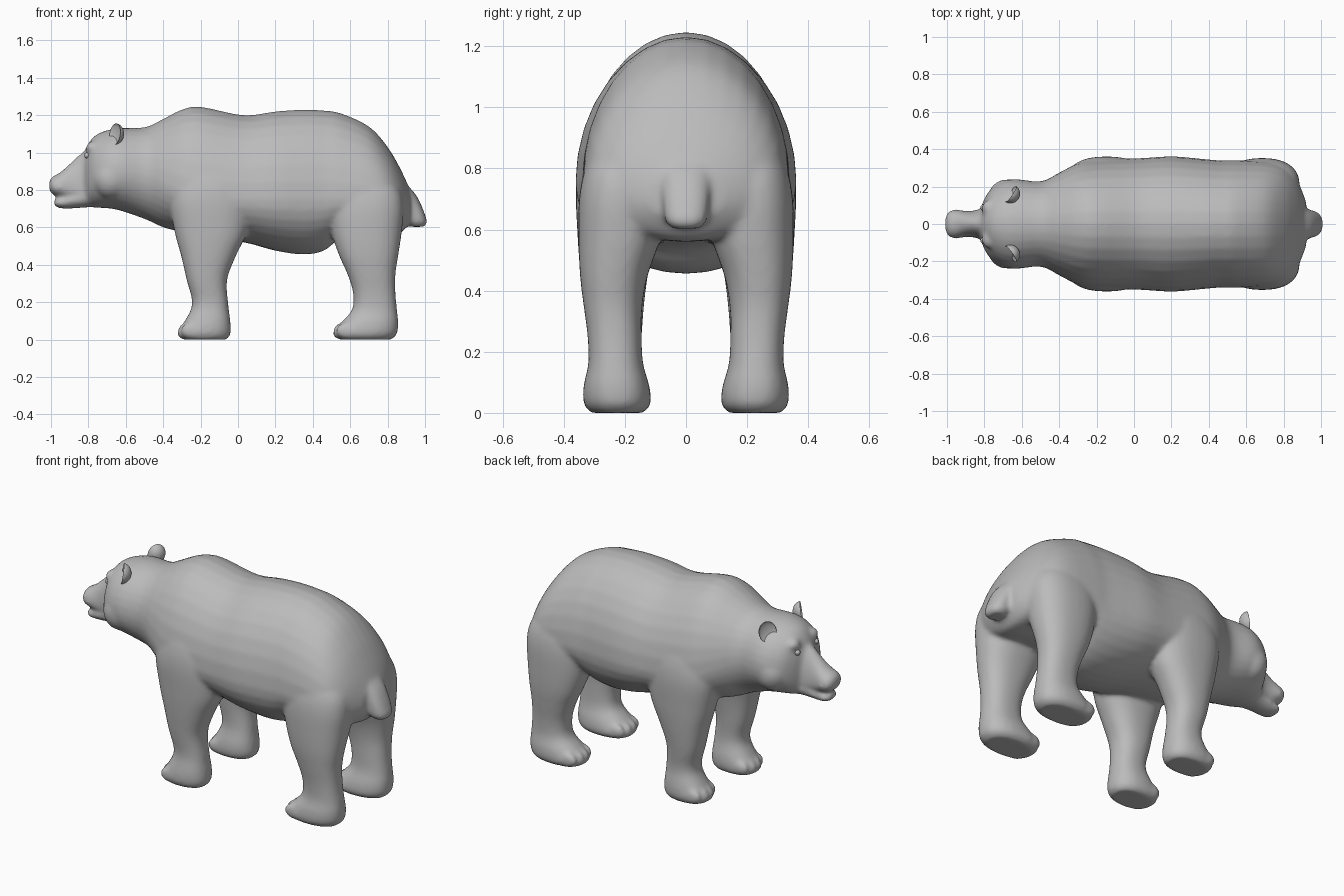
import bpy, bmesh, math
from mathutils import Vector, Matrix

if "Cube" in bpy.data.objects:
    bpy.data.objects.remove(bpy.data.objects["Cube"])

fur = bpy.data.materials.new("plain_grey")
fur.use_nodes = True
fur.diffuse_color = (0.5, 0.5, 0.5, 1)
fur.node_tree.nodes["Principled BSDF"].inputs["Base Color"].default_value = (0.5, 0.5, 0.5, 1)

SIDES = 32


def smooth_rows(rows, steps=4):
    """Catmull-Rom interpolation between section rows."""
    out = []
    for i in range(len(rows) - 1):
        quad = (rows[max(i - 1, 0)], rows[i], rows[i + 1], rows[min(i + 2, len(rows) - 1)])
        for s in range(steps):
            t = s / steps
            out.append([b + t / 2 * (c - a + t * (2 * a - 5 * b + 4 * c - d + t * (3 * (b - c) + d - a)))
                        for a, b, c, d in zip(*quad)])
    return out + [list(rows[-1])]


def loft(bm, rings):
    loops = [[bm.verts.new(p) for p in ring] for ring in rings]
    for a, b in zip(loops, loops[1:]):
        for i in range(SIDES):
            j = (i + 1) % SIDES
            bm.faces.new((a[i], a[j], b[j], b[i]))
    bm.faces.new(loops[0][::-1])
    bm.faces.new(loops[-1])


ANGLES = [2 * math.pi * i / SIDES for i in range(SIDES)]


def trunk_ring(x, low, mid, top, half):
    """Egg-shaped upright section: widest at mid."""
    return [(x, half * math.cos(a),
             mid + math.sin(a) * ((top - mid) if math.sin(a) > 0 else (mid - low))) for a in ANGLES]


def limb_ring(z, x0, x1, y0, y1):
    """Slightly squared level section filling the given bounds."""
    def sq(v):
        return math.copysign(abs(v) ** 0.85, v)
    return [((x0 + x1) / 2 + (x1 - x0) / 2 * sq(math.cos(a)),
             (y0 + y1) / 2 + (y1 - y0) / 2 * sq(math.sin(a)), z) for a in ANGLES]


def blob(bm, centre, size):
    bmesh.ops.create_uvsphere(bm, u_segments=20, v_segments=12, radius=1,
                              matrix=Matrix.Translation(centre) @ Matrix.Diagonal((*size, 1)))


def make_object(name, bm):
    bmesh.ops.recalc_face_normals(bm, faces=bm.faces)
    for f in bm.faces:
        f.smooth = True
    mesh = bpy.data.meshes.new(name)
    bm.to_mesh(mesh)
    bm.free()
    mesh.materials.append(fur)
    ob = bpy.data.objects.new(name, mesh)
    bpy.context.collection.objects.link(ob)
    return ob


# Trunk, neck and head: x, low, mid, top, half width
trunk = [
    (-0.83, .73, .85, .98, .05), (-0.80, .71, .86, 1.05, .135), (-0.75, .705, .88, 1.10, .20),
    (-0.65, .695, .89, 1.13, .24), (-0.50, .645, .88, 1.135, .228), (-0.40, .60, .84, 1.18, .275),
    (-0.30, .575, .79, 1.23, .325), (-0.20, .55, .76, 1.245, .345), (0.03, .52, .75, 1.20, .352),
    (0.20, .475, .75, 1.22, .362), (0.35, .455, .75, 1.23, .35), (0.46, .475, .75, 1.225, .34),
    (0.55, .54, .75, 1.21, .34), (0.70, .56, .74, 1.14, .335), (0.80, .56, .73, 1.03, .31),
    (0.87, .57, .72, .91, .24), (0.92, .63, .70, .80, .12)]

# Muzzle and lower jaw, same columns
muzzle = [
    (-1.01, .80, .825, .85, .03), (-0.99, .775, .82, .873, .068), (-0.95, .765, .81, .895, .078),
    (-0.90, .75, .80, .94, .07), (-0.84, .74, .80, .995, .075), (-0.76, .74, .83, 1.05, .11)]
jaw = [
    (-0.985, .725, .735, .745, .03), (-0.965, .705, .73, .757, .058), (-0.91, .70, .74, .78, .066),
    (-0.83, .705, .76, .82, .078), (-0.74, .71, .80, .86, .13)]

# Legs and tail: z, x0, x1, y0, y1
front_leg = [
    (0.0, -.295, -.06, .145, .31), (.03, -.325, -.04, .125, .33), (.09, -.29, -.04, .125, .33),
    (.19, -.245, -.052, .145, .315), (.32, -.275, -.058, .14, .33), (.45, -.305, -.01, .125, .345),
    (.58, -.34, .05, .10, .355), (.75, -.365, .07, .09, .36), (.88, -.33, .03, .10, .335),
    (.98, -.27, -.05, .12, .28)]
hind_leg = [
    (0.0, .54, .82, .14, .31), (.03, .505, .85, .115, .335), (.09, .55, .857, .12, .335),
    (.16, .61, .85, .14, .32), (.25, .615, .842, .145, .322), (.35, .585, .842, .143, .335),
    (.45, .54, .857, .125, .347), (.57, .50, .875, .085, .352), (.70, .48, .885, .07, .35),
    (.80, .49, .865, .07, .33), (.92, .53, .78, .09, .28)]
tail = [
    (.86, .74, .875, -.11, .11), (.78, .78, .947, -.09, .09), (.72, .85, .98, -.08, .08),
    (.66, .885, 1.003, -.073, .073), (.625, .895, 1.012, -.066, .066), (.603, .92, .995, -.045, .045)]

bm = bmesh.new()
for rows in (trunk, muzzle, jaw):
    loft(bm, [trunk_ring(*r) for r in smooth_rows(rows)])
loft(bm, [limb_ring(*r) for r in smooth_rows(tail)])
for side in (-1, 1):
    for leg in (front_leg, hind_leg):
        loft(bm, [limb_ring(z, x0, x1, side * y0, side * y1)
                  for z, x0, x1, y0, y1 in smooth_rows(leg)])
        # Four soft toes along the leading edge of the paw
        toe_x = leg[1][1] + .055
        for k in range(4):
            bow = .016 * abs(k - 1.5)
            blob(bm, (toe_x + bow, side * (.155 + .048 * k), .048), (.062, .027, .045))
    # Brow and cheek
    blob(bm, (-.775, side * .085, 1.025), (.04, .045, .035))
    blob(bm, (-.68, side * .14, .86), (.10, .10, .11))

# Fuse the overlapping parts into one soft skin
body = make_object("bear_body", bm)
remesh = body.modifiers.new("fuse", 'REMESH')
remesh.mode = 'VOXEL'
remesh.voxel_size = 0.011
remesh.use_smooth_shade = True
soften = body.modifiers.new("soften", 'SMOOTH')
soften.factor = 0.5
soften.iterations = 12

# Ears: a sphere with its front half pushed in to make a cup
for side, name in ((-1, "ear_near"), (1, "ear_far")):
    bm = bmesh.new()
    bmesh.ops.create_uvsphere(bm, u_segments=24, v_segments=16, radius=1)
    for v in bm.verts:
        if v.co.z > 0.01:
            v.co.z *= -0.35
    facing = Vector((-0.8, side * 0.55, 0.15)).to_track_quat('Z', 'Y').to_matrix().to_4x4()
    place = Matrix.Translation((-.66, side * .162, 1.098)) @ facing @ Matrix.Diagonal((.052, .06, .05, 1))
    bmesh.ops.transform(bm, matrix=place, verts=bm.verts)
    ear = make_object(name, bm)
    sub = ear.modifiers.new("round", 'SUBSURF')
    sub.levels = sub.render_levels = 1

# Eyes
bm = bmesh.new()
for side in (-1, 1):
    blob(bm, (-.806, side * .088, .985), (.016, .016, .016))
make_object("eyes", bm)
